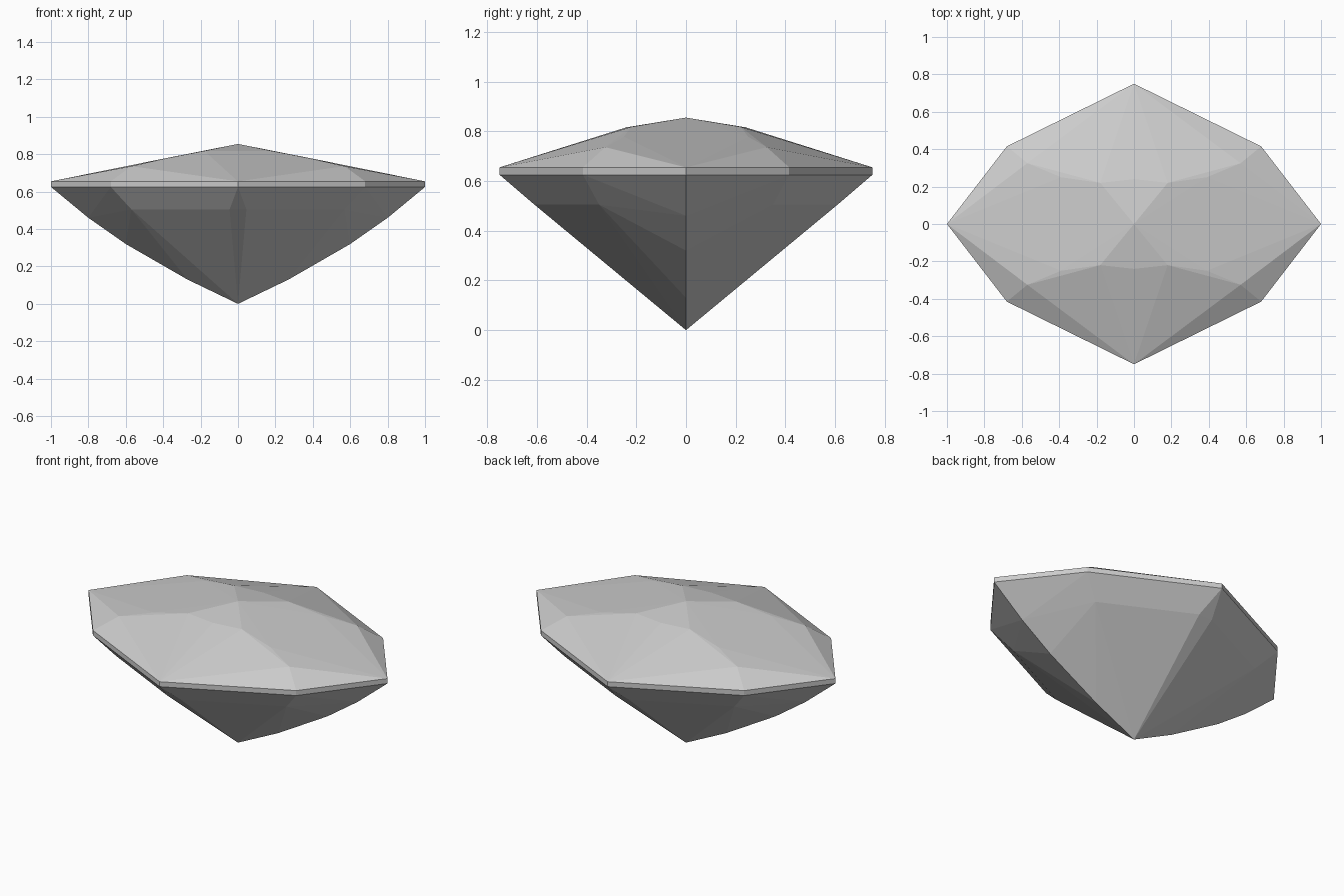
import bpy, bmesh, math

cube = bpy.data.objects.get("Cube")
if cube:
    bpy.data.objects.remove(cube, do_unlink=True)

# Material
stone = bpy.data.materials.new("pale_grey_stone")
stone.use_nodes = True
colour = (0.6, 0.6, 0.6, 1)
stone.diffuse_color = colour
stone.node_tree.nodes["Principled BSDF"].inputs["Base Color"].default_value = colour

GIRDLE_LOW, GIRDLE_HIGH = 0.625, 0.655
outline = [(1, 0), (0.68, 0.415), (0, 0.75)]

# One quarter of the corner points of the cut stone
crown = [(0, 0, 0.855), (0, 0.24, 0.816), (0.18, 0.22, 0.818),
         (0.39, 0.25, 0.778), (0.57, 0.325, 0.736), (0.7, 0.185, 0.712)]
pavilion = [(0, 0, 0), (0.27, 0, 0.13), (0.6, 0, 0.32), (0.8, 0, 0.46),
            (0.045, 0.61, 0.505), (0.57, 0.35, 0.505)]
girdle = [(x, y, z) for x, y in outline for z in (GIRDLE_LOW, GIRDLE_HIGH)]


def mirrored(points):
    """Repeat quarter points across both planes of symmetry."""
    return sorted({(x * sx, y * sy, z) for x, y, z in points
                   for sx in (1, -1) for sy in (1, -1)})


# Faceted stone: flat facets stretched between the corner points
bm = bmesh.new()
for point in mirrored(crown + girdle + pavilion):
    bm.verts.new(point)
hull = bmesh.ops.convex_hull(bm, input=bm.verts)
loose = [v for v in bm.verts if not v.link_faces]
bmesh.ops.delete(bm, geom=loose, context='VERTS')
bmesh.ops.dissolve_limit(bm, angle_limit=math.radians(0.5),
                         verts=bm.verts, edges=bm.edges)
bmesh.ops.recalc_face_normals(bm, faces=bm.faces)

mesh = bpy.data.meshes.new("cut_gemstone")
bm.to_mesh(mesh)
bm.free()
mesh.materials.append(stone)
gem = bpy.data.objects.new("cut_gemstone", mesh)
bpy.context.collection.objects.link(gem)
